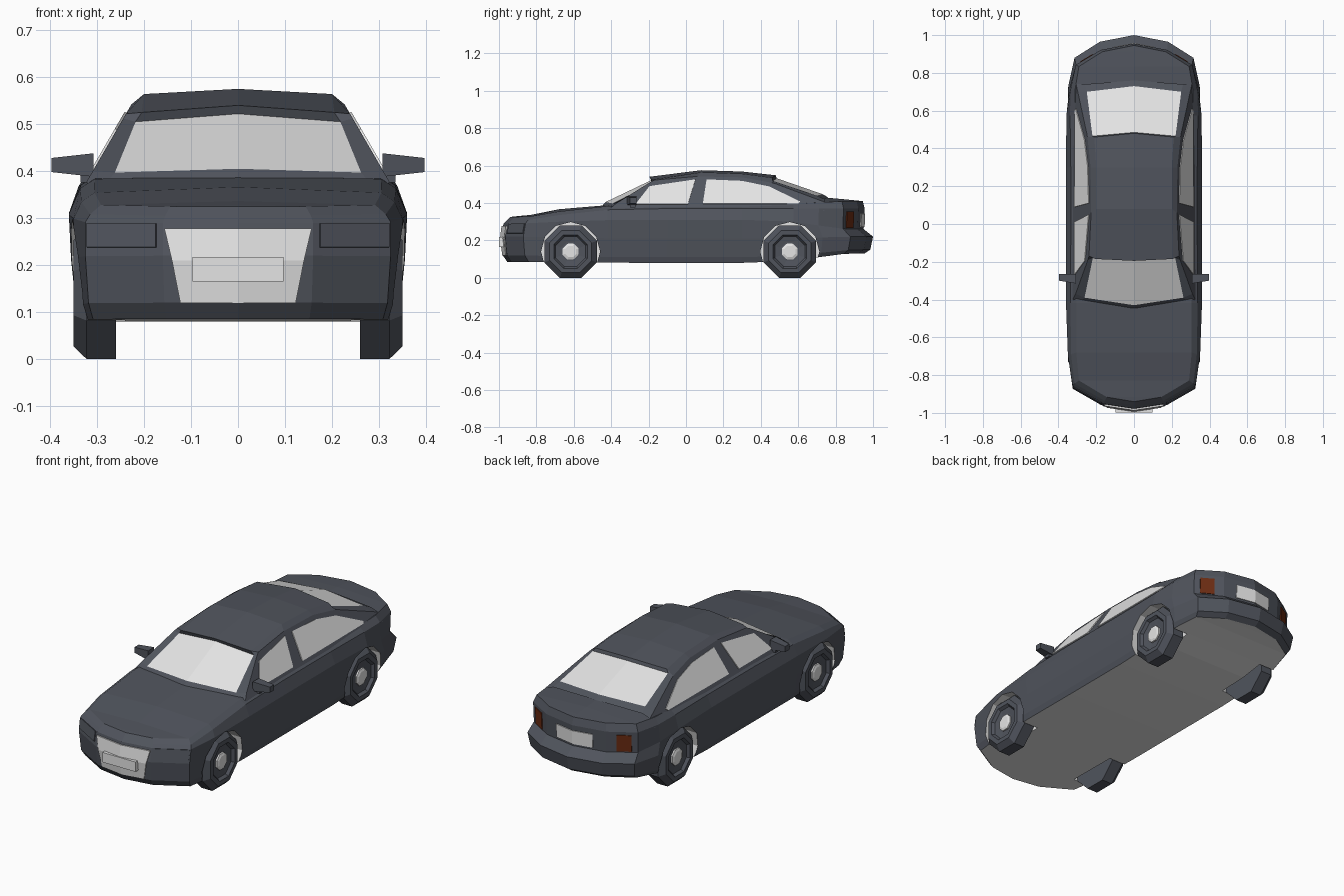
import bpy, bmesh, math
from mathutils import Vector, Matrix

if "Cube" in bpy.data.objects:
    bpy.data.objects.remove(bpy.data.objects["Cube"])


def material(name, rgb):
    mat = bpy.data.materials.new(name)
    mat.use_nodes = True
    mat.diffuse_color = (*rgb, 1)
    mat.node_tree.nodes["Principled BSDF"].inputs["Base Color"].default_value = (*rgb, 1)
    return mat


PAINT = material("dark slate paint", (.08, .088, .108))
PALE = material("pale grey", (.78, .78, .78))
RED = material("tail light red", (.15, .025, .006))


def finish(name, bm, mats, mirror=False):
    """Turn a bmesh into an object, optionally joined to its mirror image across x."""
    if mirror:
        copy = bmesh.ops.duplicate(bm, geom=bm.verts[:] + bm.edges[:] + bm.faces[:])["geom"]
        for v in copy:
            if isinstance(v, bmesh.types.BMVert):
                v.co.x *= -1
    bmesh.ops.remove_doubles(bm, verts=bm.verts[:], dist=.0005)
    bmesh.ops.recalc_face_normals(bm, faces=bm.faces[:])
    mesh = bpy.data.meshes.new(name)
    bm.to_mesh(mesh)
    bm.free()
    for mat in mats:
        mesh.materials.append(mat)
    obj = bpy.data.objects.new(name, mesh)
    bpy.context.collection.objects.link(obj)
    return obj


def grid(rows, pale=lambda i, j: False, closed=False):
    """Skin a grid of points; pale(i, j) picks the cells in the second material."""
    bm = bmesh.new()
    vs = [[bm.verts.new(p) for p in row] for row in rows]
    n = len(rows[0])
    for i in range(len(rows) - 1):
        for j in range(n if closed else n - 1):
            k = (j + 1) % n
            f = bm.faces.new((vs[i][j], vs[i][k], vs[i + 1][k], vs[i + 1][j]))
            f.material_index = int(pale(i, j))
    if closed:
        bm.faces.new(vs[0])
        bm.faces.new(vs[-1])
    return bm


def plate(name, polygons, mat):
    """Thin mirrored panel straddling the surface it lies on."""
    bm = bmesh.new()
    for pts in polygons:
        bm.faces.new([bm.verts.new(p) for p in pts])
    obj = finish(name, bm, [mat], mirror=True)
    mod = obj.modifiers.new("thickness", "SOLIDIFY")
    mod.thickness, mod.offset = .009, 0
    return obj


# Lower body: level profiles (z, x scale, y scale) blended along the plan outline
NOSE = [(.085, .95, .965), (.12, .98, .99), (.22, 1, 1), (.29, 1, .985), (.305, .97, .97), (.325, .9, .95)]
SIDE = [(.08, .93, 1), (.11, .955, 1), (.21, .985, 1), (.31, 1, 1), (.37, .93, 1), (.39, .84, 1)]
TAIL = [(.13, .94, .955), (.15, .97, .985), (.22, 1, 1), (.26, .97, .95), (.37, .98, .955), (.41, .93, .945)]
# Plan outline: x, y, blend (-1 nose, 0 side, 1 tail), crown height of the deck
OUTLINE = [(0, -.99, -1, 0), (.16, -.965, -1, .003), (.325, -.87, -.95, .008), (.35, -.7, -.55, .012),
           (.36, -.42, -.1, .005), (.36, -.1, 0, 0), (.36, .3, 0, 0), (.36, .58, .2, .02),
           (.35, .73, .6, .03), (.315, .88, .95, .012), (.18, .965, 1, .003), (0, 1, 1, 0)]


def level_point(station, level):
    x, y, blend, _ = OUTLINE[station]
    end = Vector((NOSE if blend < 0 else TAIL)[level])
    z, sx, sy = Vector(SIDE[level]).lerp(end, abs(blend))
    return Vector((x * sx, y * sy, z))


body_rows = []
for s, station in enumerate(OUTLINE):
    ring = [level_point(s, k) for k in range(len(SIDE))]
    keel = Vector((0, ring[0].y, ring[0].z))
    crown = Vector((0, ring[-1].y, ring[-1].z + station[3]))
    body_rows.append([keel] + ring + [crown])
body = finish("lower_body", grid(body_rows, lambda i, j: j == 0), [PAINT, PALE], mirror=True)

# Wheel arches cut into the body, leaving pale liners
AXLES = {"front": -.617, "rear": .555}
HUB_HEIGHT = .14
cutters = []
for y in AXLES.values():
    for side in (-1, 1):
        bm = bmesh.new()
        turn = Matrix.Translation((side * .37, y, HUB_HEIGHT)) @ Matrix.Rotation(math.pi / 2, 4, "Y")
        bmesh.ops.create_cone(bm, cap_ends=True, segments=12, radius1=.158, radius2=.158, depth=.26, matrix=turn)
        for f in bm.faces:
            f.material_index = 1
        cutter = finish("arch_cutter", bm, [PAINT, PALE])
        cutter.hide_render = True
        cutters.append(cutter)
        mod = body.modifiers.new("arch", "BOOLEAN")
        mod.operation, mod.object, mod.solver = "DIFFERENCE", cutter, "EXACT"
bpy.context.view_layer.update()
cut_mesh = bpy.data.meshes.new_from_object(body.evaluated_get(bpy.context.evaluated_depsgraph_get()))
body.modifiers.clear()
body.data = cut_mesh
for cutter in cutters:
    bpy.data.objects.remove(cutter)


# Cabin: rows hold centre (y, z), glass edge (x, y, z) and side rail (y, z)
def side_x(z):
    return .315 - (z - .39) * .58


CABIN = [((-.46, .37), (.28, -.41, .375), (-.40, .375)),
         ((-.43, .405), (.262, -.39, .397), (-.37, .40)),
         ((-.185, .522), (.218, -.18, .505), (-.19, .512)),
         ((-.195, .54), (.205, -.185, .525), (-.17, .522)),
         ((.08, .575), (.2, .08, .564), (.06, .542)),
         ((.3, .568), (.2, .3, .556), (.3, .537)),
         ((.48, .548), (.21, .46, .535), (.46, .508)),
         ((.485, .532), (.22, .465, .518), (.48, .502)),
         ((.73, .447), (.25, .70, .439), (.70, .42)),
         ((.76, .43), (.26, .74, .42), (.74, .405))]
cabin_rows = []
for centre, edge, (rail_y, rail_z) in CABIN:
    cabin_rows.append([(side_x(.36), rail_y, .36), (side_x(rail_z), rail_y, rail_z), edge, (0, *centre)])
finish("cabin", grid(cabin_rows, lambda i, j: j == 2 and i in (1, 7)), [PAINT, PALE], mirror=True)

# Side windows
FRONT_WINDOW = [(-.27, .392), (-.195, .488), (.05, .524), (.01, .392)]
REAR_WINDOW = [(.09, .394), (.11, .524), (.3, .516), (.445, .486), (.61, .406), (.6, .396)]
for name, outline in (("front_side_windows", FRONT_WINDOW), ("rear_side_windows", REAR_WINDOW)):
    plate(name, [[(side_x(z), y, z) for y, z in outline]], PALE)


def body_patch(station, level, u0, u1, v0, v1):
    """Rectangle in the unit square of one body panel."""
    def at(u, v):
        low = level_point(station, level).lerp(level_point(station + 1, level), u)
        high = level_point(station, level + 1).lerp(level_point(station + 1, level + 1), u)
        return low.lerp(high, v)
    return [at(u0, v0), at(u1, v0), at(u1, v1), at(u0, v1)]


# Lamps and rear plate
plate("headlights", [body_patch(1, 2, .08, .97, .25, .97)], PAINT)
plate("tail_lights", [body_patch(9, 3, .2, .68, .05, .85)], RED)
plate("rear_plate", [body_patch(10, 3, .4, 1, .1, .75)], PALE)


# Grille: a bent trapezoid with a flat plate in the middle
def nose_y(x, z):
    return -.99 + x * .15 + (.012 if z < .15 else .008 if z > .25 else 0)


half_widths = [(.122, .12), (.14, .21), (.156, .277)]
grille_faces = []
for (xa, za), (xb, zb) in zip(half_widths, half_widths[1:]):
    grille_faces.append([(x, nose_y(x, z), z) for x, z in ((0, za), (xa, za), (xb, zb), (0, zb))])
plate("grille", grille_faces, PALE)
bm = bmesh.new()
bmesh.ops.create_cube(bm, size=1, matrix=Matrix.Translation((0, -.985, .191)) @ Matrix.Diagonal((.194, .028, .052, 1)))
finish("front_plate", bm, [PALE])

# Door mirrors: tapered heads on short arms
bm = bmesh.new()
head = bmesh.ops.create_cube(bm, size=1, matrix=Matrix.Translation((.352, -.29, .413)) @ Matrix.Diagonal((.09, .05, .05, 1)))
for v in head["verts"]:
    if v.co.x > .35:
        v.co.z = .413 + (v.co.z - .413) * .6
        v.co.y += .015 if v.co.y < -.29 else 0
arm = bmesh.ops.create_cube(bm, size=1, matrix=Matrix.Translation((.318, -.285, .388)) @ Matrix.Diagonal((.035, .03, .025, 1)))
finish("door_mirrors", bm, [PAINT], mirror=True)


# Wheels: eight-sided lathed profiles of (radius, x)
def lathe(profile, side, y):
    rows = []
    for radius, x in profile:
        reach = radius / math.cos(math.pi / 8)
        angles = [(k + .5) * math.pi / 4 for k in range(8)]
        rows.append([(side * x, y + reach * math.cos(a), HUB_HEIGHT + reach * math.sin(a)) for a in angles])
    return grid(rows, closed=True)


TYRE = [(.1, .26), (.14, .26), (.14, .322), (.113, .35), (.09, .35), (.08, .335), (.05, .33)]
HUB = [(.042, .31), (.042, .338), (.03, .343)]
for axle, y in AXLES.items():
    for label, side in (("left", 1), ("right", -1)):
        finish(f"{axle}_{label}_wheel", lathe(TYRE, side, y), [PAINT])
        finish(f"{axle}_{label}_hub", lathe(HUB, side, y), [PALE])
